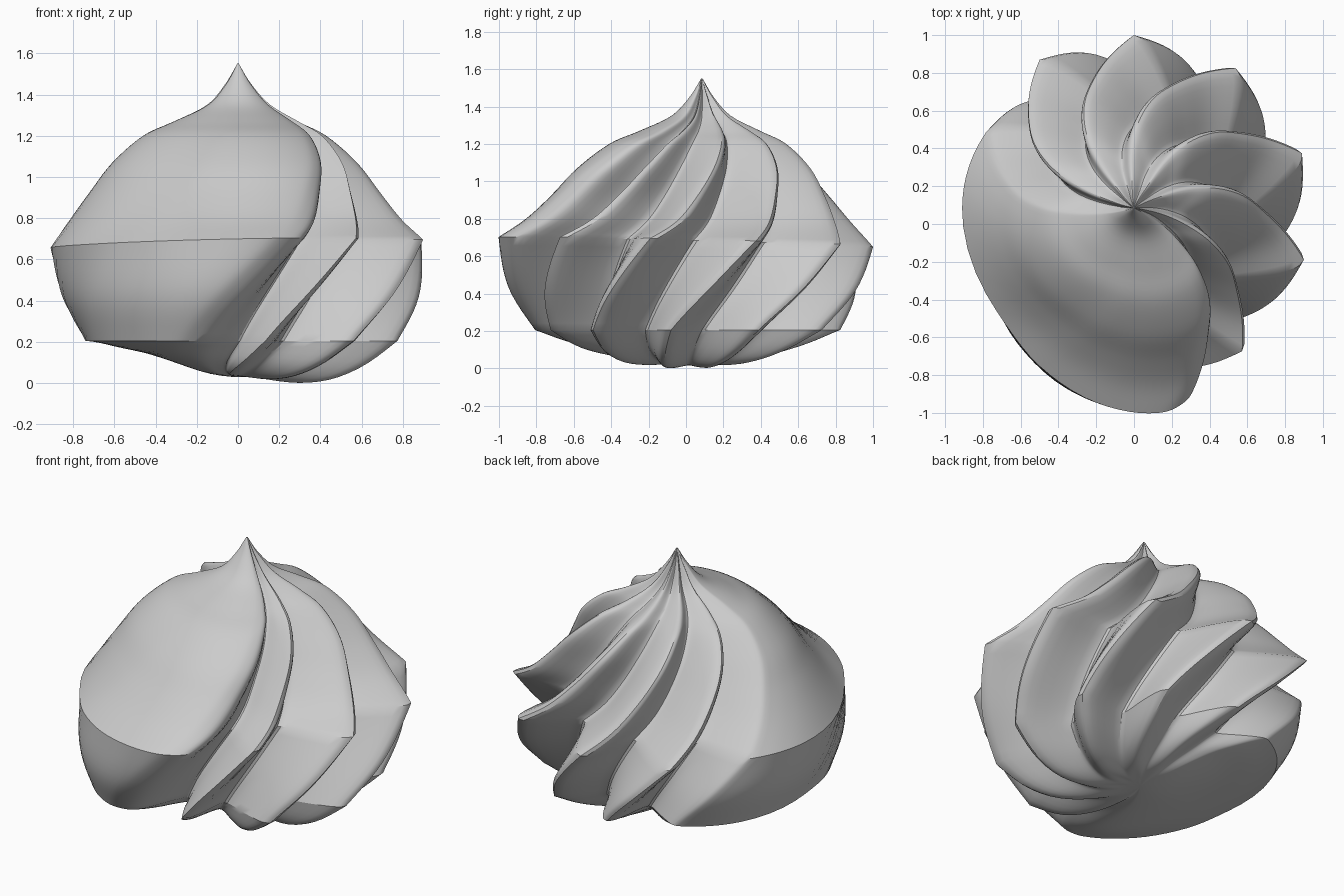
import bpy
import bmesh
from math import radians, cos, sin
from mathutils import Vector

default_cube = bpy.data.objects.get("Cube")
if default_cube:
    bpy.data.objects.remove(default_cube, do_unlink=True)


def smooth_path(points, steps):
    """Return a smooth curve through the control points, with free ends."""
    controls = [Vector(point) for point in points]
    last = len(controls) - 1
    result = []
    for index in range(last):
        start, end = controls[index], controls[index + 1]
        before = controls[max(index - 1, 0)]
        after = controls[min(index + 2, last)]
        leave = (end - before) / (2 if index > 0 else 1)
        arrive = (after - start) / (2 if index + 1 < last else 1)
        for step in range(steps):
            t = step / steps
            result.append(start * (1 + 2 * t) * (1 - t) ** 2
                          + leave * t * (1 - t) ** 2
                          + end * t * t * (3 - 2 * t)
                          + arrive * t * t * (t - 1))
    result.append(controls[last])
    return result


# Small swept lobes: ridges as (degrees, radius), and the groove that
# follows each ridge as (fraction of the way to the next one, depth)
ridges = [(-53, .95), (-17, .94), (18, .935), (54, .915), (90, .915),
          (122.5, .93), (153, .88)]
groove = [(0, 1), (.09, .95), (.23, .76), (.37, .66), (.54, .71),
          (.74, .84), (.91, .97), (1, 1)]
# The wide lobe and the groove after it, as (degrees, radius)
wide_lobe = [(153, .88), (165, .9), (180, .91), (217, .91), (239, .975),
             (259, 1.05), (274, 1.09), (282, 1.08), (288.5, 1), (293, .76),
             (298, .65), (303, .8), (307, .95)]

section = []
for (angle, radius), (next_angle, next_radius) in zip(ridges, ridges[1:]):
    for part, depth in smooth_path(groove, 3)[:-1]:
        section.append((angle + (next_angle - angle) * part,
                        (radius + (next_radius - radius) * part) * depth))
section += [tuple(point) for point in smooth_path(wide_lobe, 5)[:-1]]

# Levels: (height, scale, twist in degrees, tilt x, tilt y, shift x, shift y)
lower_edge = (.205, .83, -28, 0, 0, .01, -.03)
upper_edge = (.675, 1, 0, .018, -.025, 0, 0)
underside = [(.03, .03, -52, 0, 0, 0, -.03),
             (.04, .25, -46, -.15, .02, 0, -.03),
             (.072, .45, -40, -.16, .03, 0, -.03),
             (.125, .65, -34, -.09, .02, 0, -.03), lower_edge]
flank = [lower_edge, (.42, .94, -15, 0, -.01, 0, -.012), upper_edge]
crown = [upper_edge, (.79, .88, 8, 0, -.01, -.02, 0),
         (.92, .77, 15, 0, 0, -.03, 0), (1.07, .65, 23, 0, 0, -.03, 0),
         (1.2, .495, 30, 0, 0, -.025, 0), (1.27, .34, 35, 0, 0, -.015, 0),
         (1.35, .17, 40, 0, 0, 0, 0), (1.45, .07, 43, 0, 0, 0, 0),
         (1.55, .004, 45, 0, 0, 0, 0)]
levels = (smooth_path(underside, 4)[:-1] + smooth_path(flank, 6)[:-1]
          + smooth_path(crown, 5))

# Loft the twisted cross-section through the levels
CENTRE_Y = .085
bm = bmesh.new()
rings = []
for height, scale, twist, tilt_x, tilt_y, shift_x, shift_y in levels:
    ring = []
    for angle, radius in section:
        turn = radians(angle + twist)
        x = radius * scale * cos(turn) + shift_x
        y = radius * scale * sin(turn) + shift_y + CENTRE_Y
        z = max(0, height + tilt_x * x + tilt_y * y)
        ring.append(bm.verts.new((x, y, z)))
    rings.append(ring)
for lower, upper in zip(rings, rings[1:]):
    for i in range(len(section)):
        j = (i + 1) % len(section)
        bm.faces.new((lower[i], lower[j], upper[j], upper[i]))
bm.faces.new(rings[-1])
bm.faces.new(list(reversed(rings[0])))
bmesh.ops.recalc_face_normals(bm, faces=bm.faces)

mesh = bpy.data.meshes.new("meringue_swirl")
bm.to_mesh(mesh)
bm.free()
swirl = bpy.data.objects.new("meringue_swirl", mesh)
bpy.context.collection.objects.link(swirl)

# Plain pale grey surface
grey = bpy.data.materials.new("pale_grey")
grey.use_nodes = True
colour = (.6, .6, .6, 1)
grey.diffuse_color = colour
grey.node_tree.nodes["Principled BSDF"].inputs["Base Color"].default_value = colour
mesh.materials.append(grey)

bpy.ops.object.select_all(action="DESELECT")
swirl.select_set(True)
bpy.context.view_layer.objects.active = swirl
bpy.ops.object.shade_smooth_by_angle(angle=radians(30))
